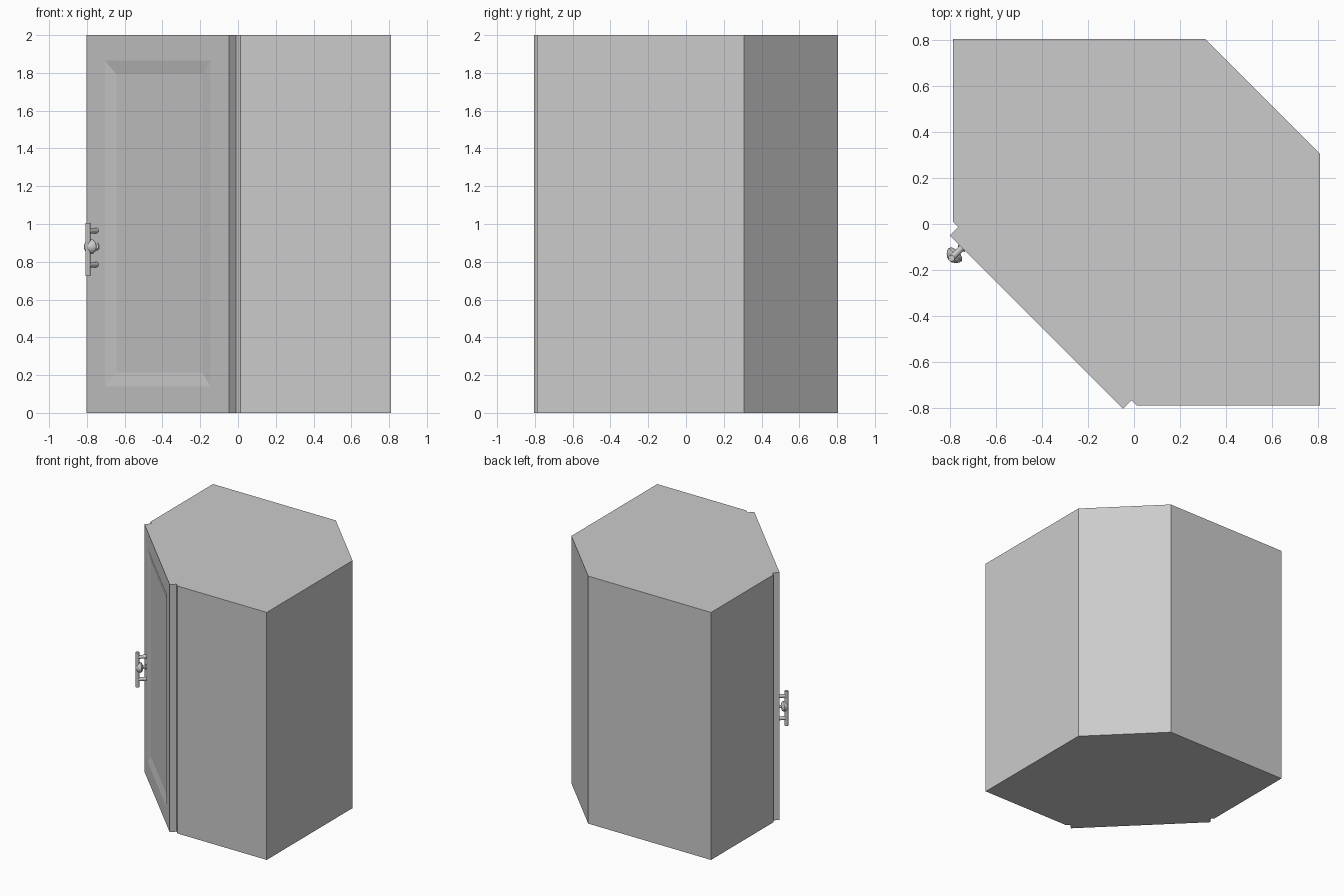
import bpy, bmesh, math
from mathutils import Matrix

if "Cube" in bpy.data.objects:
    bpy.data.objects.remove(bpy.data.objects["Cube"])

# Door frame: local x runs along the door, local -y points outward
FRAME = Matrix.Translation((-0.388, -0.39, 0)) @ Matrix.Rotation(-math.pi / 4, 4, 'Z')
DOOR_W, DOOR_T, H = 0.533, 0.052, 2.0
HANDLE_U, HANDLE_Z = -0.458, 0.88


def finish(name, bm, matrix=None, smooth=False):
    if matrix is not None:
        bm.transform(matrix)
    bmesh.ops.recalc_face_normals(bm, faces=bm.faces)
    mesh = bpy.data.meshes.new(name)
    bm.to_mesh(mesh)
    bm.free()
    ob = bpy.data.objects.new(name, mesh)
    bpy.context.collection.objects.link(ob)
    if smooth:
        bpy.ops.object.select_all(action='DESELECT')
        ob.select_set(True)
        bpy.context.view_layer.objects.active = ob
        bpy.ops.object.shade_smooth_by_angle(angle=math.radians(40))
    return ob


def lathe(name, profile, matrix, steps=24):
    """Spin (radius, height) points around local z."""
    bm = bmesh.new()
    verts = [bm.verts.new((r, 0, h)) for r, h in profile]
    edges = [bm.edges.new(pair) for pair in zip(verts, verts[1:])]
    bmesh.ops.spin(bm, geom=verts + edges, cent=(0, 0, 0), axis=(0, 0, 1),
                   angle=2 * math.pi, steps=steps)
    bmesh.ops.remove_doubles(bm, verts=bm.verts, dist=1e-5)
    return finish(name, bm, matrix, smooth=True)


def outward(z):
    """Matrix placing local z along the door's outward normal at the handle."""
    return (FRAME @ Matrix.Translation((HANDLE_U, -DOOR_T, z))
            @ Matrix.Rotation(math.pi / 2, 4, 'X'))


# Cabinet body: extruded corner-cabinet footprint
bm = bmesh.new()
outline = [(-0.788, 0.806), (-0.788, 0.01), (0.012, -0.79),
           (0.81, -0.79), (0.81, 0.306), (0.31, 0.806)]
face = bm.faces.new([bm.verts.new((x, y, 0)) for x, y in outline])
top = bmesh.ops.extrude_face_region(bm, geom=[face])['geom']
bmesh.ops.translate(bm, vec=(0, 0, H),
                    verts=[v for v in top if isinstance(v, bmesh.types.BMVert)])
bm.faces.new([v for v in reversed(face.verts)]) if not face.is_valid else None
if any(e.is_boundary for e in bm.edges):
    bmesh.ops.holes_fill(bm, edges=[e for e in bm.edges if e.is_boundary])
finish("cabinet_body", bm)

# Door: slab whose front steps through a frame and a sloped recess
bm = bmesh.new()
rings = []
for w, z0, z1, y in [(DOOR_W, 0, H, 0), (DOOR_W, 0, H, -DOOR_T),
                     (0.396, 0.14, 1.865, -DOOR_T),
                     (0.322, 0.213, 1.793, -DOOR_T + 0.012)]:
    rings.append([bm.verts.new(c) for c in
                  [(-w, y, z0), (w, y, z0), (w, y, z1), (-w, y, z1)]])
for a, b in zip(rings, rings[1:]):
    for i in range(4):
        j = (i + 1) % 4
        bm.faces.new((a[i], a[j], b[j], b[i]))
bm.faces.new(rings[0])
bm.faces.new(rings[-1])
finish("door", bm, FRAME)

# Handle: vertical bar on two posts
lathe("handle_bar", [(0, -0.14), (0.014, -0.14), (0.014, 0.14), (0, 0.14)],
      FRAME @ Matrix.Translation((HANDLE_U, -DOOR_T - 0.065, HANDLE_Z - 0.015)))
for label, z in (("lower", 0.785), ("upper", 0.965)):
    lathe(f"handle_post_{label}",
          [(0, 0), (0.014, 0), (0.014, 0.065), (0, 0.065)], outward(z))

# Knob at the middle of the handle
lathe("knob", [(0, 0), (0.02, 0), (0.02, 0.006), (0.011, 0.012), (0.012, 0.024),
               (0.032, 0.031), (0.04, 0.042), (0.038, 0.054), (0.028, 0.067),
               (0.014, 0.077), (0, 0.08)], outward(HANDLE_Z))
